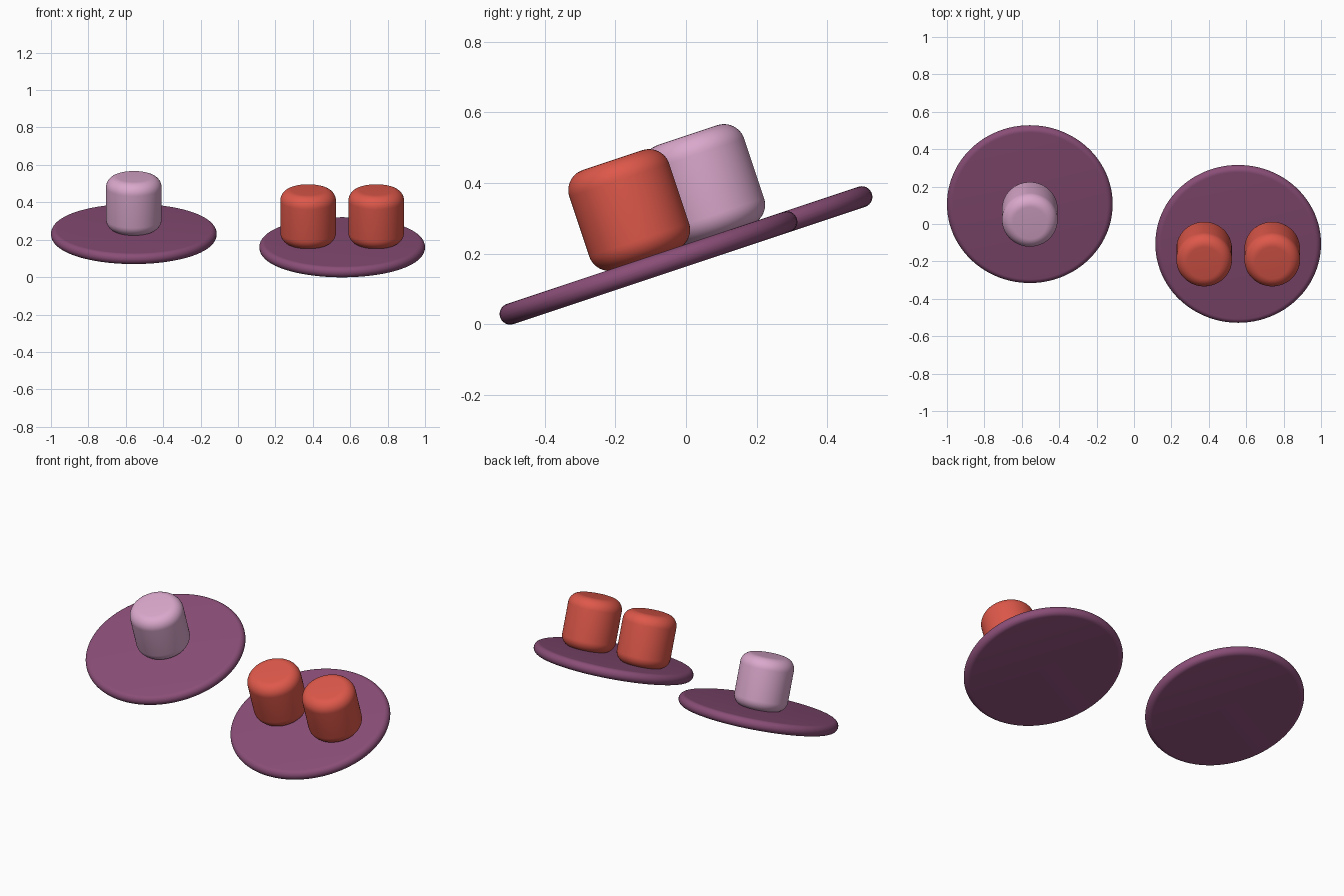
import bpy, bmesh, math
from mathutils import Matrix, Vector

if "Cube" in bpy.data.objects:
    bpy.data.objects.remove(bpy.data.objects["Cube"])

TILT = math.atan(1 / 3)      # slope of the plane everything stands on
MID_Z = 0.195


def material(name, rgb):
    m = bpy.data.materials.new(name)
    lin = [((c / 255 + 0.055) / 1.055) ** 2.4 for c in rgb]
    m.diffuse_color = (*lin, 1)
    m.use_nodes = True
    m.node_tree.nodes["Principled BSDF"].inputs["Base Color"].default_value = m.diffuse_color
    return m


def rounded_cylinder(name, radius, height, fillet, x, along, above, mat, segs=96, steps=10):
    """Lathed cylinder with rounded rims, placed on the tilted plane."""
    h = height / 2 - fillet
    profile = [(0, -height / 2)]
    for zc, start in ((-h, -90), (h, 0)):
        for i in range(steps + 1):
            a = math.radians(start + 90 * i / steps)
            p = (radius - fillet + fillet * math.cos(a), zc + fillet * math.sin(a))
            profile.append(p)
    profile.append((0, height / 2))
    bm = bmesh.new()
    vs = [bm.verts.new((r, 0, z)) for r, z in profile]
    es = [bm.edges.new(pair) for pair in zip(vs, vs[1:])]
    bmesh.ops.spin(bm, geom=vs + es, cent=(0, 0, 0), axis=(0, 0, 1),
                   angle=math.tau, steps=segs, use_duplicate=False)
    bmesh.ops.remove_doubles(bm, verts=bm.verts, dist=1e-5)
    bmesh.ops.recalc_face_normals(bm, faces=bm.faces)
    for f in bm.faces:
        f.smooth = True
    me = bpy.data.meshes.new(name)
    bm.to_mesh(me)
    bm.free()
    me.materials.append(mat)
    ob = bpy.data.objects.new(name, me)
    bpy.context.collection.objects.link(ob)
    rot = Matrix.Rotation(TILT, 4, 'X')
    ob.matrix_world = (Matrix.Translation(Vector((0, 0, MID_Z))) @ rot
                       @ Matrix.Translation(Vector((x, along, above))))
    return ob


purple = material("plum", (138, 78, 119))
pink = material("pale pink", (218, 168, 204))
red = material("coral red", (222, 88, 74))

# Two round plates with fully rounded rims, staggered along the slope
for name, s in (("left_plate", -1), ("right_plate", 1)):
    rounded_cylinder(name, 0.443, 0.06, 0.0299, s * 0.557, -s * 0.112, 0, purple)

# Single peg on the left plate, pair of pegs on the right plate
pegs = (("left_peg", -0.557, 0.112, pink),
        ("right_peg_inner", 0.557 - 0.182, -0.112, red),
        ("right_peg_outer", 0.557 + 0.182, -0.112, red))
for name, x, along, mat in pegs:
    rounded_cylinder(name, 0.149, 0.298, 0.06, x, along, 0.173, mat)
